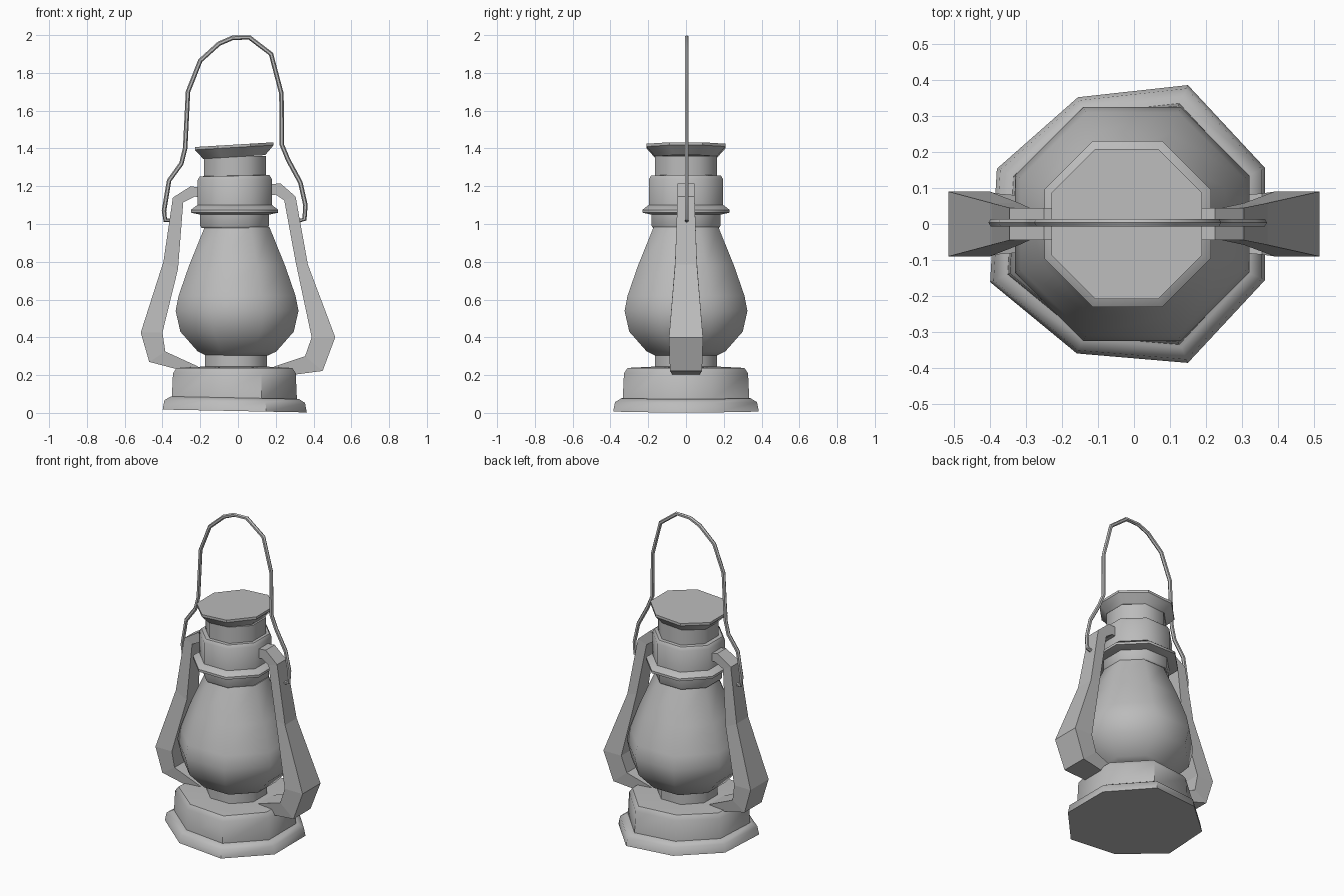
import bpy, bmesh, math
from mathutils import Vector

cube = bpy.data.objects.get("Cube")
if cube:
    bpy.data.objects.remove(cube, do_unlink=True)

grey = bpy.data.materials.new("Grey Metal")
grey.use_nodes = True
COLOR = (0.5, 0.5, 0.5, 1)
grey.diffuse_color = COLOR
grey.node_tree.nodes["Principled BSDF"].inputs["Base Color"].default_value = COLOR

# Slightly dented outline shared by the octagonal base parts
DENTS = (1.0, 1.03, 0.94, 0.99, 1.04, 0.96, 1.03, 1.0)
ROUND = (1.0,) * 8


def finish(name, bm, smooth_angle=None):
    bmesh.ops.recalc_face_normals(bm, faces=bm.faces)
    mesh = bpy.data.meshes.new(name)
    bm.to_mesh(mesh)
    bm.free()
    mesh.materials.append(grey)
    obj = bpy.data.objects.new(name, mesh)
    bpy.context.collection.objects.link(obj)
    if smooth_angle:
        bpy.ops.object.select_all(action='DESELECT')
        obj.select_set(True)
        bpy.context.view_layer.objects.active = obj
        bpy.ops.object.shade_smooth_by_angle(angle=math.radians(smooth_angle))
    return obj


def bridge(bm, rings):
    """Skin consecutive vertex rings and cap both ends."""
    for a, b in zip(rings, rings[1:]):
        n = len(a)
        for i in range(n):
            j = (i + 1) % n
            bm.faces.new((a[i], a[j], b[j], b[i]))
    bm.faces.new(rings[0])
    bm.faces.new(rings[-1])


def turned(name, profile, x=0, tilt=0, dents=ROUND, angle=50):
    """Octagonal turned part from (corner radius, height) pairs."""
    bm = bmesh.new()
    rings = []
    for r, z in profile:
        ring = []
        for i, d in enumerate(dents):
            a = math.radians(22.5 + 45 * i)
            px, py = r * d * math.cos(a), r * d * math.sin(a)
            ring.append(bm.verts.new((x + px, py, z + tilt * px)))
        rings.append(ring)
    bridge(bm, rings)
    return finish(name, bm, angle)


def side_arm(name, outer, inner, depths):
    """Rectangular frame tube between an outer and an inner outline."""
    bm = bmesh.new()
    rings = []
    for (ox, oz), (ix, iz), d in zip(outer, inner, depths):
        rings.append([bm.verts.new(p) for p in
                      ((ox, -d, oz), (ox, d, oz), (ix, d, iz), (ix, -d, iz))])
    bridge(bm, rings)
    return finish(name, bm)


def wire(name, points, radius, sides=6):
    """Bent wire lying in the front plane."""
    pts = [Vector((x, 0.004, z)) for x, z in points]
    bm = bmesh.new()
    rings = []
    side = Vector((0, 1, 0))
    for i, p in enumerate(pts):
        t = (pts[min(i + 1, len(pts) - 1)] - pts[max(i - 1, 0)]).normalized()
        n = t.cross(side)
        ring = []
        for k in range(sides):
            a = math.tau * k / sides
            ring.append(bm.verts.new(p + radius * (math.cos(a) * n + math.sin(a) * side)))
        rings.append(ring)
    bridge(bm, rings)
    return finish(name, bm, 50)


# Fuel tank: foot flange and body
turned("base_flange", [(0.405, 0.01), (0.395, 0.06), (0.36, 0.08)],
       x=-0.01, tilt=-0.02, dents=DENTS)
turned("fuel_tank", [(0.352, 0.07), (0.345, 0.21), (0.325, 0.238), (0.18, 0.245)],
       x=-0.013, dents=DENTS)
turned("burner_neck", [(0.178, 0.23), (0.178, 0.34)], x=-0.01)

# Glass globe
turned("globe", [(0.18, 0.305), (0.225, 0.325), (0.325, 0.43), (0.352, 0.54),
                 (0.335, 0.62), (0.275, 0.78), (0.185, 0.985)], x=-0.005)

# Collar, hood and chimney
turned("globe_collar", [(0.19, 0.98), (0.197, 0.99), (0.197, 1.07)], x=-0.018)
turned("hood_flange", [(0.2, 1.05), (0.25, 1.06), (0.25, 1.075), (0.215, 1.1)], x=-0.018)
turned("hood", [(0.213, 1.09), (0.213, 1.235), (0.2, 1.255), (0.165, 1.257)],
       x=-0.018, tilt=0.02)
turned("chimney", [(0.178, 1.24), (0.178, 1.36)], x=-0.015)
turned("chimney_cap", [(0.178, 1.355), (0.226, 1.405), (0.226, 1.42)],
       x=-0.02, tilt=0.06, angle=40)

# Side frame arms, from the hood down to the tank
DEPTHS = (0.045, 0.045, 0.045, 0.058, 0.09, 0.085, 0.07)
side_arm("right_arm",
         [(-0.19, 1.19), (-0.25, 1.2), (-0.345, 1.14), (-0.395, 0.8),
          (-0.515, 0.425), (-0.47, 0.27), (-0.28, 0.22)],
         [(-0.19, 1.14), (-0.23, 1.145), (-0.29, 1.115), (-0.318, 0.76),
          (-0.4, 0.425), (-0.385, 0.325), (-0.21, 0.245)], DEPTHS)
side_arm("left_arm",
         [(0.16, 1.21), (0.225, 1.215), (0.305, 1.145), (0.37, 0.785),
          (0.515, 0.4), (0.448, 0.222), (0.28, 0.2)],
         [(0.16, 1.15), (0.2, 1.155), (0.245, 1.125), (0.305, 0.8),
          (0.39, 0.4), (0.355, 0.3), (0.19, 0.245)], DEPTHS)

# Carrying handle hooked into both arms
wire("handle",
     [(-0.345, 1.02), (-0.385, 1.02), (-0.392, 1.07), (-0.365, 1.23), (-0.3, 1.32),
      (-0.28, 1.4), (-0.265, 1.7), (-0.2, 1.865), (-0.1, 1.955), (-0.03, 1.985),
      (0.06, 1.988), (0.175, 1.9), (0.23, 1.69), (0.232, 1.42), (0.265, 1.34),
      (0.33, 1.22), (0.357, 1.1), (0.352, 1.025), (0.31, 1.015)], 0.012)
